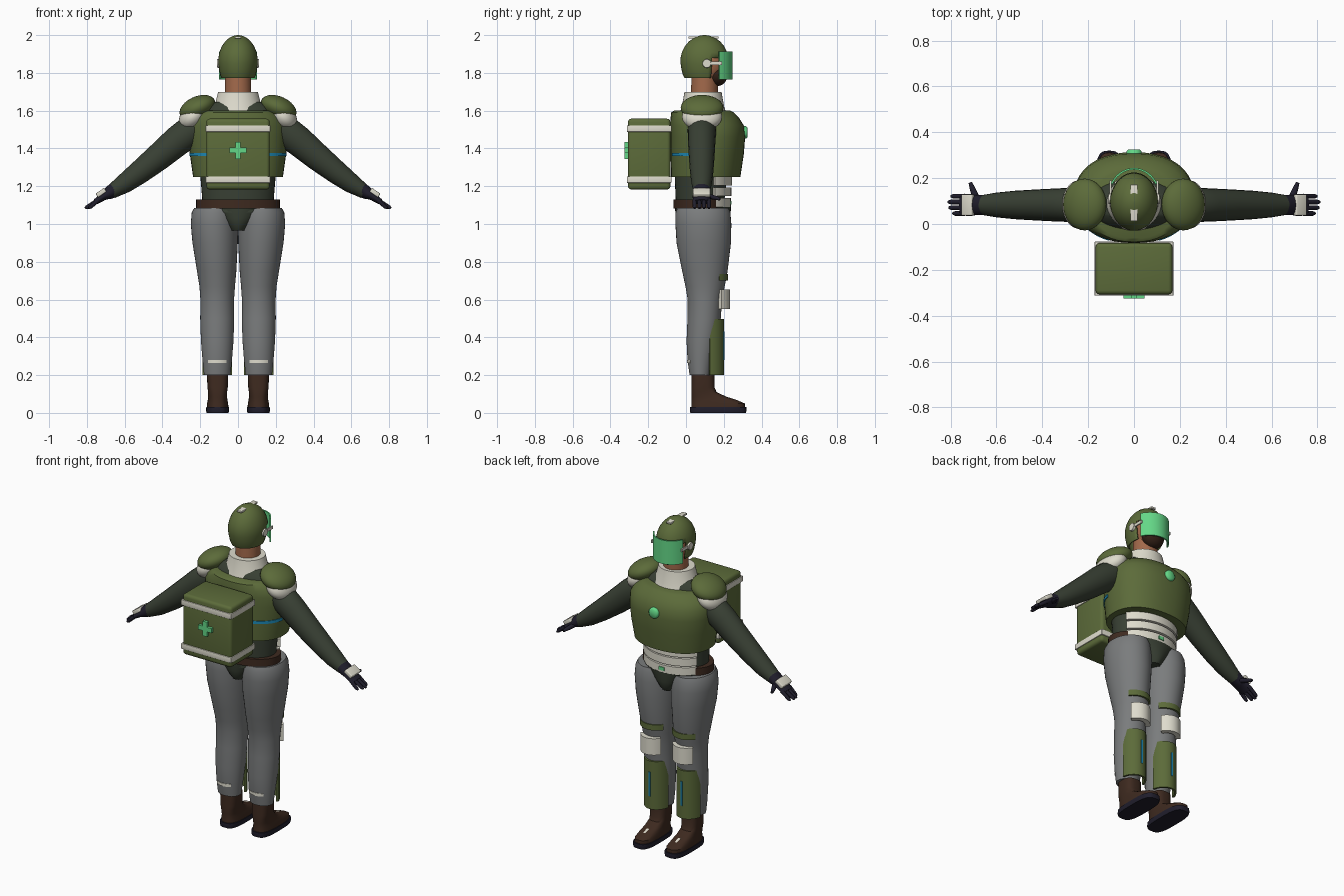
import bpy, bmesh, math
from mathutils import Vector, Euler, Matrix

if "Cube" in bpy.data.objects:
    bpy.data.objects.remove(bpy.data.objects["Cube"])


def material(name, rgb):
    m = bpy.data.materials.new(name)
    m.diffuse_color = (*rgb, 1)
    m.use_nodes = True
    m.node_tree.nodes["Principled BSDF"].inputs["Base Color"].default_value = m.diffuse_color
    return m


OLIVE = material("olive", (.107, .147, .042))
SUIT = material("dark_green", (.04, .051, .034))
GREY = material("grey", (.195, .202, .205))
WHITE = material("off_white", (.73, .71, .61))
BROWN = material("brown", (.048, .023, .014))
NAVY = material("navy_black", (.0144, .013, .025))
SKIN = material("skin", (.36, .141, .07))
MINT = material("mint", (.127, .68, .242))
BLUE = material("blue", (.013, .262, .485))
HAIR = material("dark_brown", (.032, .0144, .008))


def finish(name, bm, mat, angle=35):
    bmesh.ops.recalc_face_normals(bm, faces=bm.faces)
    me = bpy.data.meshes.new(name)
    bm.to_mesh(me)
    bm.free()
    me.materials.append(mat)
    ob = bpy.data.objects.new(name, me)
    bpy.context.collection.objects.link(ob)
    bpy.ops.object.select_all(action='DESELECT')
    ob.select_set(True)
    bpy.context.view_layer.objects.active = ob
    bpy.ops.object.shade_smooth_by_angle(angle=math.radians(angle))
    return ob


def bridge(name, rings, mat, angle=35):
    """Skin closed rings of points and cap both ends."""
    bm = bmesh.new()
    loops = [[bm.verts.new(p) for p in r] for r in rings]
    n = len(loops[0])
    for a, b in zip(loops, loops[1:]):
        for i in range(n):
            j = (i + 1) % n
            bm.faces.new((a[i], a[j], b[j], b[i]))
    bm.faces.new(loops[0])
    bm.faces.new(loops[-1])
    return finish(name, bm, mat, angle)


def oval(cx, cy, z, rx, ry, a, e=2.0):
    c, s = math.cos(a), math.sin(a)
    return Vector((cx + rx * math.copysign(abs(c) ** (2 / e), c),
                   cy + ry * math.copysign(abs(s) ** (2 / e), s), z))


def loft(name, rings, mat, e=2.0, n=40, angle=35):
    """Stack of ovals given as (z, cx, rx, cy, ry)."""
    return bridge(name, [[oval(cx, cy, z, rx, ry, math.tau * i / n, e) for i in range(n)]
                         for z, cx, rx, cy, ry in rings], mat, angle)


def plate(name, cx, cy, rx, ry, z0, z1, a0, a1, t, mat, e=2.0, n=20):
    """Curved plate wrapping an oval between two angles in degrees."""
    angs = [math.radians(a0 + (a1 - a0) * i / n) for i in range(n + 1)]
    return bridge(name, [[oval(cx, cy, z, rx, ry, a, e) for a in angs] +
                         [oval(cx, cy, z, rx - t, ry - t, a, e) for a in reversed(angs)]
                         for z in (z0, z1)], mat)


def tube(name, pts, mat, n=20):
    """Limb along points (x, y, z, side radius, thickness radius)."""
    P = [Vector(p[:3]) for p in pts]
    rings = []
    for i, p in enumerate(pts):
        t = (P[min(i + 1, len(P) - 1)] - P[max(i - 1, 0)]).normalized()
        ref = Vector((0, 1, 0)) if abs(t.y) < .7 else Vector((1, 0, 0))
        u = (ref - t * ref.dot(t)).normalized()
        w = t.cross(u)
        rings.append([P[i] + u * p[3] * math.cos(math.tau * k / n) +
                      w * p[4] * math.sin(math.tau * k / n) for k in range(n)])
    return bridge(name, rings, mat, 50)


def box(name, c, size, mat, bevel=0.0, rot=(0, 0, 0)):
    bm = bmesh.new()
    bmesh.ops.create_cube(bm, size=1)
    bmesh.ops.scale(bm, vec=size, verts=bm.verts)
    if bevel:
        bmesh.ops.bevel(bm, geom=bm.edges[:], offset=bevel, segments=3, profile=.5, affect='EDGES')
    bmesh.ops.transform(bm, matrix=Matrix.Translation(c) @ Euler(rot).to_matrix().to_4x4(), verts=bm.verts)
    return finish(name, bm, mat)


def ball(name, c, r, mat, rot=(0, 0, 0)):
    bm = bmesh.new()
    bmesh.ops.create_uvsphere(bm, u_segments=32, v_segments=18, radius=1)
    bmesh.ops.scale(bm, vec=r, verts=bm.verts)
    bmesh.ops.transform(bm, matrix=Matrix.Translation(c) @ Euler(rot).to_matrix().to_4x4(), verts=bm.verts)
    return finish(name, bm, mat)


# Head, neck and collar
loft("neck", [(1.6, 0, .072, .095, .072), (1.8, 0, .068, .1, .07)], SKIN)
ball("face", (0, .115, 1.845), (.08, .092, .105), SKIN)
ball("beard", (0, .165, 1.79), (.066, .055, .06), HAIR)
loft("collar", [(1.57, 0, .15, .09, .13), (1.62, 0, .125, .09, .112),
                (1.7, 0, .105, .09, .098)], WHITE)

# Helmet shell with the lower front left open for the face
heights = [(1.772, .087), (1.79, .094), (1.82, .1), (1.85, .104), (1.88, .104), (1.91, .098),
           (1.94, .086), (1.965, .069), (1.985, .047), (1.996, .024), (2.0, .004)]
helmet = loft("helmet", [(z, 0, r, .098, r * 1.22) for z, r in heights], OLIVE, angle=60)
bm = bmesh.new()
bm.from_mesh(helmet.data)
gone = [f for f in bm.faces if len(f.verts) > 4 and f.calc_center_median().z < 1.8
        or f.calc_center_median().y > .135 and f.calc_center_median().z < 1.88]
bmesh.ops.delete(bm, geom=gone, context='FACES')
bm.to_mesh(helmet.data)
bm.free()
shell = helmet.modifiers.new("thickness", 'SOLIDIFY')
shell.thickness = .008
box("helmet_crest", (0, .092, 1.987), (.032, .16, .012), WHITE, .003)
plate("visor", 0, .115, .115, .13, 1.765, 1.912, 28, 152, .008, MINT)

# Torso
loft("suit_torso", [(1.06, 0, .19, .075, .13), (1.14, 0, .19, .075, .13), (1.26, 0, .2, .08, .14),
                    (1.5, 0, .21, .09, .14), (1.58, 0, .205, .085, .12), (1.62, 0, .18, .085, .1),
                    (1.645, 0, .13, .085, .085)], SUIT)
loft("suit_briefs", [(.965, 0, .055, .09, .118), (.99, 0, .075, .09, .136), (1.03, 0, .12, .09, .145),
                     (1.09, 0, .2, .09, .148)], SUIT)
loft("belt", [(1.083, 0, .222, .073, .14), (1.13, 0, .222, .073, .14)], BROWN)
loft("vest", [(1.25, 0, .238, .105, .183), (1.37, 0, .255, .112, .194), (1.46, 0, .262, .116, .197),
              (1.52, 0, .26, .112, .195), (1.56, 0, .24, .1, .182), (1.59, 0, .205, .088, .166),
              (1.6, 0, .18, .086, .15)], OLIVE, e=2.25)
tube("chest_lamp", [(0, .29, 1.485, .033, .033), (0, .318, 1.485, .033, .033),
                    (0, .326, 1.485, .024, .024)], MINT)
for i, z in enumerate((1.09, 1.147, 1.203)):
    plate(f"abdomen_band_{i}", 0, .075, .205 + .003 * i, .162 + .003 * i, z, z + .047, 28, 152, .025, WHITE)
box("buckle", (0, .238, 1.113), (.035, .008, .02), MINT)

# Backpack with bands and cross
box("backpack", (0, -.195, 1.37), (.335, .225, .375), OLIVE, .018)
for z in (1.235, 1.505):
    box("backpack_band", (0, -.195, z), (.343, .236, .034), WHITE, .003)
box("cross_upright", (0, -.314, 1.39), (.028, .022, .09), MINT)
box("cross_bar", (0, -.314, 1.39), (.09, .0215, .028), MINT)

for s, side in ((-1, "left"), (1, "right")):
    # Helmet ear piece and visor arm
    tube(side + "_ear_disc", [(s * .09, .11, 1.85, .025, .025), (s * .112, .11, 1.85, .022, .022)], WHITE)
    box(side + "_visor_arm", (s * .103, .15, 1.852), (.008, .08, .018), WHITE)

    # Vest side stripe
    a = (190, 248) if s < 0 else (350, 292)
    plate(side + "_vest_stripe", 0, .112, .259, .198, 1.36, 1.377, *a, .008, BLUE, e=2.25)

    # Shoulder and arm
    ball(side + "_shoulder_pad", (s * .215, .085, 1.615), (.1, .113, .06), OLIVE, (0, s * .42, 0))
    ball(side + "_shoulder_trim", (s * .238, .085, 1.568), (.085, .106, .062), WHITE, (0, s * .75, 0))
    tube(side + "_arm", [(s * .17, .085, 1.53, .07, .07), (s * .24, .085, 1.5, .076, .084),
                         (s * .32, .083, 1.44, .073, .08), (s * .42, .083, 1.355, .068, .072),
                         (s * .52, .083, 1.275, .062, .062), (s * .6, .083, 1.215, .054, .052),
                         (s * .67, .083, 1.17, .042, .037)], SUIT)
    tube(side + "_glove", [(s * .645, .083, 1.187, .045, .041), (s * .685, .083, 1.163, .043, .034),
                           (s * .71, .083, 1.148, .048, .022), (s * .755, .083, 1.117, .046, .015)], NAVY)
    for k in range(4):
        y = .046 + .025 * k
        reach = (.79, .807, .81, .798)[k]
        tube(f"{side}_finger_{k}", [(s * .74, y, 1.127, .011, .012), (s * (reach - .01), y, 1.09, .0105, .01),
                                    (s * reach, y, 1.083, .006, .006)], NAVY, 10)
    tube(side + "_thumb", [(s * .685, .105, 1.152, .016, .014), (s * .703, .15, 1.14, .013, .012),
                           (s * .714, .18, 1.132, .008, .008)], NAVY, 10)
    box(side + "_wrist_device", (s * .725, .083, 1.166), (.055, .092, .024), WHITE, .005, (0, s * .6, 0))

    # Leg
    x = s * .11
    loft(side + "_leg", [(1.085, s * .12, .112, .09, .136), (1.06, s * .123, .122, .09, .145),
                         (1.0, s * .125, .125, .092, .148), (.9, s * .121, .12, .094, .144),
                         (.75, s * .113, .104, .1, .12), (.67, x, .094, .101, .104),
                         (.6, x, .089, .1, .091), (.5, x, .09, .096, .088), (.38, x, .086, .086, .083),
                         (.28, x, .078, .078, .07), (.2, x, .07, .075, .056)], GREY)
    plate(side + "_thigh_guard", x, .1, .104, .122, .7, .735, 40, 140, .02, OLIVE)
    plate(side + "_knee_pad", x, .1, .095, .132, .55, .652, 42, 138, .03, WHITE)
    plate(side + "_shin_guard", x, .1, .08, .1, .2, .497, 15, 165, .012, OLIVE)
    box(side + "_shin_stripe", (x, .2, .355), (.012, .006, .15), BLUE)
    plate(side + "_calf_band", x, .077, .079, .072, .263, .281, 232, 308, .006, WHITE)

    # Boot
    x = s * .108
    loft(side + "_boot", [(.025, x, .057, .17, .142), (.05, x, .056, .17, .141), (.068, x, .052, .15, .12),
                          (.085, x, .05, .122, .093), (.11, x, .05, .095, .067), (.135, x, .054, .09, .061),
                          (.2, x, .056, .09, .06)], BROWN, e=2.8)
    loft(side + "_sole", [(0, x, .058, .17, .147), (.012, x, .061, .17, .15), (.03, x, .06, .17, .149)], NAVY, e=3.2)
    box(side + "_lace", (x, .235, .076), (.014, .04, .006), WHITE, 0, (-.3, 0, 0))
